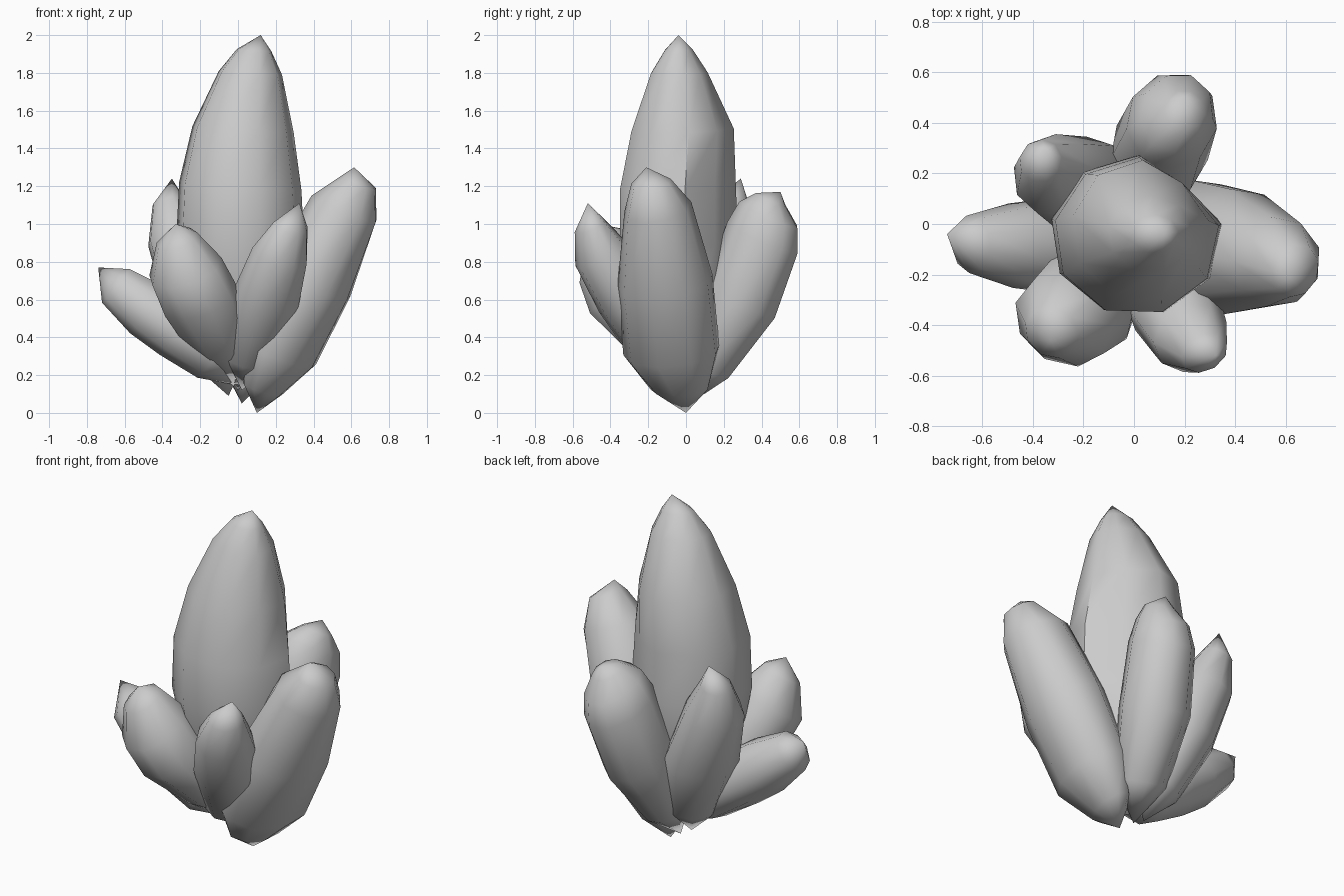
import bpy, bmesh, math
from mathutils import Vector

SIDES = 9

def crystal(name, base, rings, tip, turn=0.0, width_dir=None, cut=None):
    """Loft faceted rings (x, y, z, half width, half depth) from a base point to a tip.
    cut flattens one side: nothing reaches further than cut along the x = y diagonal."""
    base, tip = Vector(base), Vector(tip)
    axis = (tip - base).normalized()
    # width runs sideways to the lean, depth is square to both
    u = Vector(width_dir) if width_dir else axis.cross(Vector((0, 0, 1)))
    u = (u - axis * u.dot(axis)).normalized()
    v = axis.cross(u)
    diagonal = Vector((1, 1, 0)).normalized()
    bm = bmesh.new()
    loops = []
    for x, y, z, a, b in rings:
        loop = []
        for i in range(SIDES):
            t = turn + 2 * math.pi * i / SIDES
            p = Vector((x, y, z)) + (u * a * math.cos(t) + v * b * math.sin(t)) * 1.03
            if cut:
                p -= diagonal * max(0, p.dot(diagonal) - cut)
            loop.append(bm.verts.new(p))
        loops.append(loop)
    first, last = bm.verts.new(base), bm.verts.new(tip)
    for i in range(SIDES):
        j = (i + 1) % SIDES
        bm.faces.new((first, loops[0][j], loops[0][i]))
        bm.faces.new((last, loops[-1][i], loops[-1][j]))
        for lo, hi in zip(loops, loops[1:]):
            bm.faces.new((lo[i], lo[j], hi[j], hi[i]))
    bmesh.ops.recalc_face_normals(bm, faces=bm.faces)
    mesh = bpy.data.meshes.new(name)
    bm.to_mesh(mesh)
    bm.free()
    ob = bpy.data.objects.new(name, mesh)
    bpy.context.collection.objects.link(ob)
    bpy.ops.object.select_all(action='DESELECT')
    ob.select_set(True)
    bpy.context.view_layer.objects.active = ob
    bpy.ops.object.shade_smooth_by_angle(angle=math.radians(50))
    return ob

# Tall central crystal
crystal("main_crystal", (0, 0, 0.12), [
    (0.0, -0.02, 0.45, 0.25, 0.24),
    (0.01, -0.045, 0.9, 0.335, 0.31),
    (0.01, -0.05, 1.2, 0.32, 0.305),
    (0.025, -0.025, 1.5, 0.265, 0.27),
    (0.065, -0.04, 1.8, 0.165, 0.15),
    (0.085, -0.04, 1.92, 0.09, 0.075)],
    (0.12, -0.04, 2.0), 0.14, (1, 0, 0), 0.25)

# Large leaning crystal on the right
crystal("right_crystal", (0.1, 0, 0), [
    (0.13, -0.03, 0.13, 0.16, 0.1),
    (0.215, -0.075, 0.32, 0.26, 0.20),
    (0.385, -0.11, 0.69, 0.255, 0.22),
    (0.565, -0.15, 1.08, 0.175, 0.185),
    (0.64, -0.185, 1.22, 0.105, 0.095)], (0.615, -0.21, 1.3), math.pi / 2)

# Blunt crystal at the back right
crystal("back_right_crystal", (0.02, 0.02, 0.05), [
    (0.05, 0.11, 0.24, 0.14, 0.13),
    (0.10, 0.29, 0.59, 0.19, 0.205),
    (0.15, 0.41, 0.93, 0.175, 0.205),
    (0.17, 0.44, 1.05, 0.14, 0.17),
    (0.20, 0.45, 1.13, 0.08, 0.085)], (0.2, 0.5, 1.17), math.pi / 2)

# Slim crystal at the back left
crystal("back_left_crystal", (-0.05, 0.02, 0.09), [
    (-0.09, 0.07, 0.28, 0.15, 0.13),
    (-0.21, 0.155, 0.62, 0.20, 0.175),
    (-0.32, 0.195, 0.93, 0.16, 0.16),
    (-0.37, 0.25, 1.12, 0.085, 0.085)], (-0.35, 0.29, 1.24))

# Low crystal on the left
crystal("left_crystal", (0.03, 0, 0.14), [
    (-0.13, -0.06, 0.29, 0.18, 0.13),
    (-0.31, -0.085, 0.435, 0.185, 0.16),
    (-0.47, -0.085, 0.545, 0.165, 0.155),
    (-0.645, -0.08, 0.675, 0.112, 0.115)], (-0.74, -0.04, 0.77), math.pi / 2)

# Broad crystal at the front left
crystal("front_left_crystal", (-0.02, -0.02, 0.14), [
    (-0.10, -0.14, 0.35, 0.17, 0.13),
    (-0.205, -0.32, 0.60, 0.215, 0.195),
    (-0.28, -0.385, 0.76, 0.20, 0.19),
    (-0.325, -0.43, 0.92, 0.11, 0.11)], (-0.33, -0.46, 1.0), 0.3)

# Pointed crystal at the front right
crystal("front_right_crystal", (0.02, -0.02, 0.12), [
    (0.07, -0.13, 0.29, 0.16, 0.12),
    (0.15, -0.30, 0.60, 0.185, 0.165),
    (0.225, -0.45, 0.84, 0.15, 0.145),
    (0.28, -0.51, 0.99, 0.095, 0.08)], (0.325, -0.52, 1.11), 0.2)
